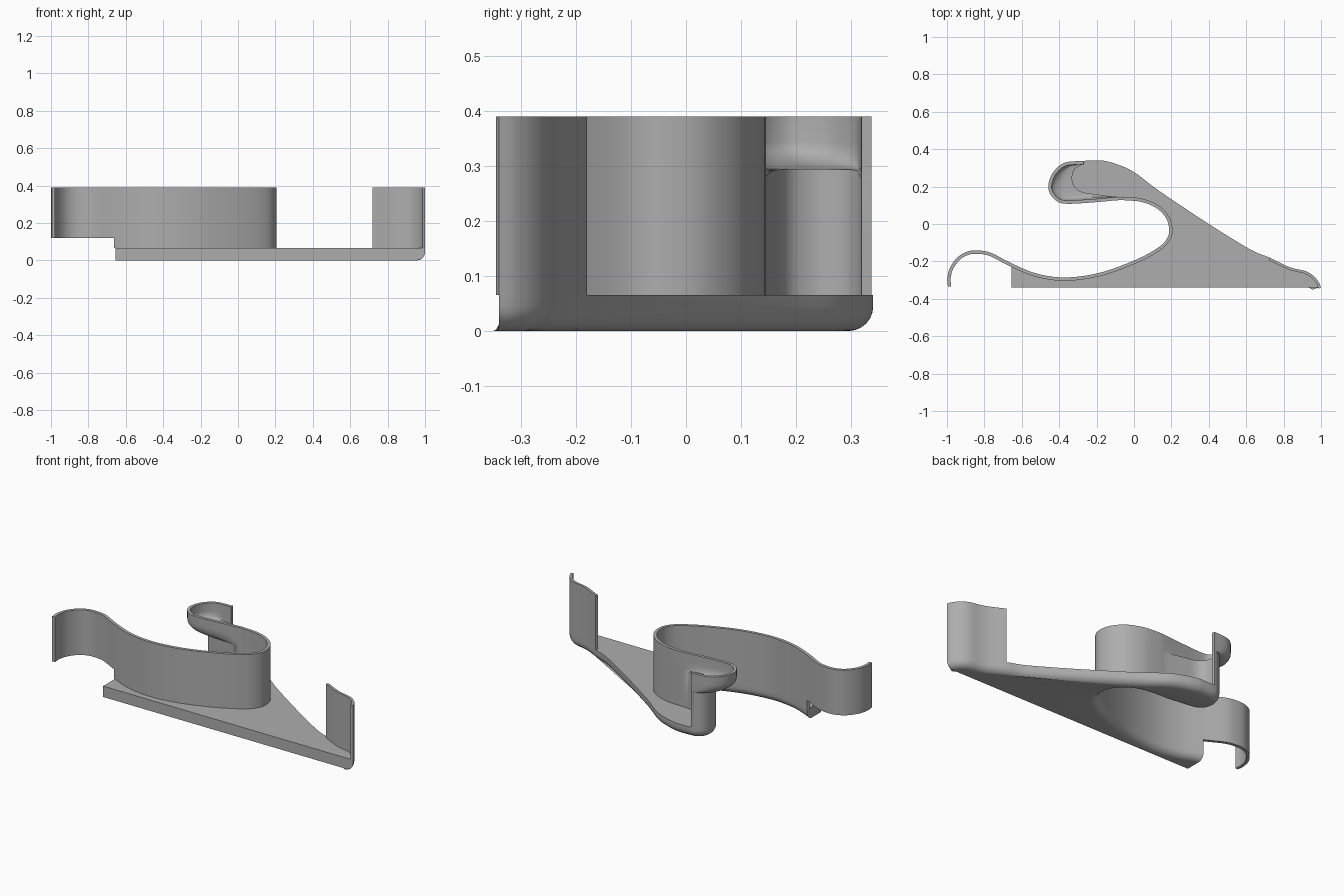
import bpy, bmesh, math
from mathutils import Vector

cube = bpy.data.objects.get("Cube")
if cube:
    bpy.data.objects.remove(cube, do_unlink=True)

grey = bpy.data.materials.new("plain grey")
grey.use_nodes = True
grey.diffuse_color = (0.42, 0.42, 0.42, 1)
grey.node_tree.nodes["Principled BSDF"].inputs["Base Color"].default_value = (0.42, 0.42, 0.42, 1)

STEPS = 6
FRONT, LEFT = -0.34, -0.655
PLATE, TOP, CUP = 0.065, 0.39, 0.277


def spline(points):
    """Smooth curve through the points, STEPS samples per span."""
    p = [Vector(q) for q in points]
    p = [2 * p[0] - p[1]] + p + [2 * p[-1] - p[-2]]
    out = []
    for a, b, c, d in zip(p, p[1:], p[2:], p[3:]):
        for k in range(STEPS):
            t = k / STEPS
            out.append(0.5 * (2 * b + (c - a) * t + (2 * a - 5 * b + 4 * c - d) * t ** 2
                              + (3 * b - a - 3 * c + d) * t ** 3))
    return out + [p[-2]]


def inset(path, dist):
    """Move an open path towards its right-hand side."""
    out = []
    for i, p in enumerate(path):
        t = (path[min(i + 1, len(path) - 1)] - path[max(i - 1, 0)]).normalized()
        out.append(p + dist * Vector((t.y, -t.x)))
    return out


def finish(name, bm, thickness=0):
    mesh = bpy.data.meshes.new(name)
    bm.to_mesh(mesh)
    bm.free()
    ob = bpy.data.objects.new(name, mesh)
    bpy.context.collection.objects.link(ob)
    mesh.materials.append(grey)
    bpy.ops.object.select_all(action='DESELECT')
    ob.select_set(True)
    bpy.context.view_layer.objects.active = ob
    if thickness:
        mod = ob.modifiers.new("thickness", 'SOLIDIFY')
        mod.thickness, mod.offset, mod.use_even_offset = thickness, 1, True
        bpy.ops.object.modifier_apply(modifier=mod.name)
    bpy.ops.object.shade_smooth_by_angle(angle=math.radians(35))
    return ob


def skin(bm, rings, closed=False):
    """Join (path, height) rows with quads; returns the vertex rows."""
    rows = [[bm.verts.new((p.x, p.y, z)) for p in path] for path, z in rings]
    n = len(rows[0])
    for lo, hi in zip(rows, rows[1:]):
        for i in range(n if closed else n - 1):
            j = (i + 1) % n
            bm.faces.new((lo[i], lo[j], hi[j], hi[i]))
    return rows


def wall(name, rings, thickness):
    bm = bmesh.new()
    skin(bm, rings)
    finish(name, bm, thickness)


# Plan curves: the tail, the mouth, then the column below and the cup rim above
tail = [(-0.995, -0.335), (-0.998, -0.29), (-0.983, -0.232), (-0.94, -0.175), (-0.885, -0.146),
        (-0.826, -0.142), (-0.76, -0.156), (LEFT, -0.21)]
mouth = [(-0.53, -0.262), (-0.4, -0.285), (-0.265, -0.277), (-0.13, -0.245), (0.03, -0.182),
         (0.135, -0.122), (0.177, -0.076), (0.188, -0.03), (0.172, 0.03), (0.12, 0.085),
         (0.04, 0.118), (-0.05, 0.127)]
column = [(-0.1, 0.128), (-0.2, 0.14), (-0.28, 0.153), (-0.325, 0.18), (-0.347, 0.225),
          (-0.347, 0.265), (-0.33, 0.305), (-0.3, 0.328), (-0.27, 0.337)]
rim = [(-0.1, 0.126), (-0.2, 0.117), (-0.35, 0.108), (-0.41, 0.12), (-0.45, 0.165),
       (-0.457, 0.215), (-0.43, 0.28), (-0.37, 0.328), (-0.27, 0.337)]
back = [(-0.21, 0.34), (-0.16, 0.338), (-0.09, 0.319), (0, 0.278), (0.136, 0.176), (0.4, 0),
        (0.62, -0.135), (0.725, -0.18)]
heel = [(0.83, -0.23), (0.917, -0.252), (0.96, -0.278), (0.987, -0.31), (1, FRONT)]

lower = spline(tail + mouth + column + back + heel)
upper = spline(tail + mouth + rim + back + heel)
join = STEPS * (len(tail) - 1)
tip = STEPS * (len(tail + mouth + column) - 1)
clip = STEPS * (len(tail + mouth + column + back) - 1)

# Base plate, rounded underneath along its curved edge, flat at front and left
outline = lower[join:]
radius = 0.045
rings = []
for k in range(7):
    a = math.pi / 2 * k / 6
    path = inset(outline, radius * (1 - math.sin(a)))
    path[0].x = LEFT
    path[-1].y = FRONT
    rings.append((path + [Vector((LEFT, FRONT))], radius * (1 - math.cos(a))))
rings.append((rings[-1][0], PLATE))
bm = bmesh.new()
rows = skin(bm, rings, closed=True)
bm.faces.new(rows[0])
bm.faces.new(rows[-1])
bmesh.ops.recalc_face_normals(bm, faces=bm.faces[:])
finish("base_plate", bm)

# Tail hook, raised above the base
wall("tail_hook", [(lower[:join + 1], 0.12), (lower[:join + 1], TOP)], 0.018)

# Curved wall whose far end flares into a rounded cup
low, high = lower[join:tip + 1], upper[join:tip + 1]
rings = [(low, PLATE), (low, CUP)]
for k in range(1, 9):
    a = math.pi / 2 * k / 8
    path = [p.lerp(q, math.sin(a)) for p, q in zip(low, high)]
    rings.append((path, CUP + 0.065 * (1 - math.cos(a))))
rings.append((high, TOP))
wall("curved_wall_and_cup", rings, 0.018)

# Upright at the pointed end
wall("end_upright", [(lower[clip:], PLATE), (lower[clip:], TOP)], 0.014)
